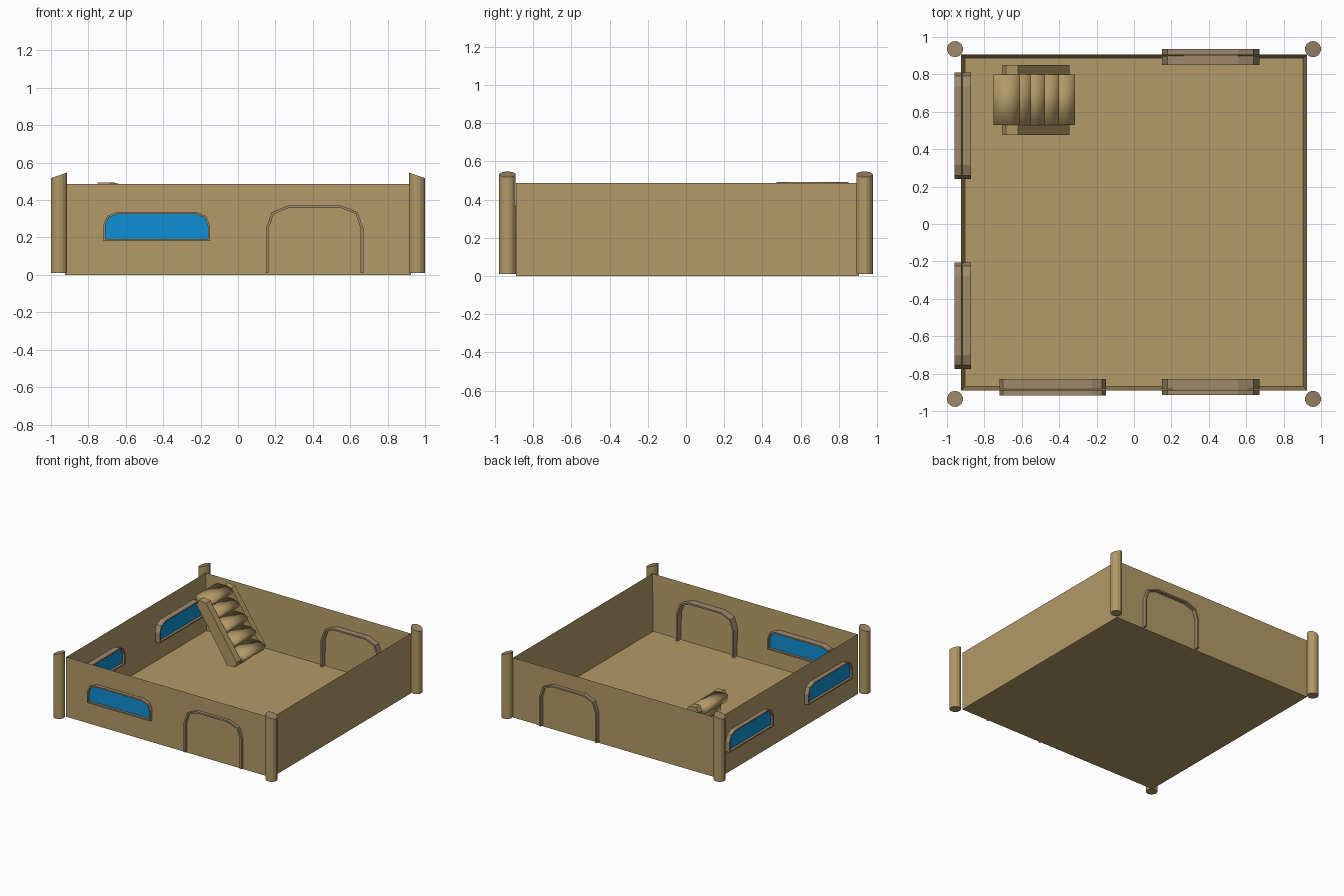
import bpy, bmesh, math
from mathutils import Vector

if "Cube" in bpy.data.objects:
    bpy.data.objects.remove(bpy.data.objects["Cube"])


def material(name, rgb):
    m = bpy.data.materials.new(name)
    m.diffuse_color = (*rgb, 1)
    m.use_nodes = True
    m.node_tree.nodes["Principled BSDF"].inputs["Base Color"].default_value = m.diffuse_color
    return m


TAN = material("tan", (0.45, 0.325, 0.135))
BROWN = material("grey_brown", (0.35, 0.25, 0.15))
BLUE = material("window_blue", (0.005, 0.28, 0.66))


def finish(bm, name, *mats):
    bmesh.ops.recalc_face_normals(bm, faces=bm.faces)
    me = bpy.data.meshes.new(name)
    bm.to_mesh(me)
    bm.free()
    ob = bpy.data.objects.new(name, me)
    bpy.context.collection.objects.link(ob)
    for m in mats:
        me.materials.append(m)
    return ob


def place(axis, u, w, z):
    # axis 'x': u runs along x and w is depth in y; axis 'y': the reverse
    return Vector((u, w, z)) if axis == 'x' else Vector((w, u, z))


def prism(name, pts, w0, w1, mat, axis='x'):
    bm = bmesh.new()
    a, b = ([bm.verts.new(place(axis, u, w, z)) for u, z in pts] for w in (w0, w1))
    bm.faces.new(a)
    bm.faces.new(b[::-1])
    n = len(pts)
    for i in range(n):
        j = (i + 1) % n
        bm.faces.new((a[i], b[i], b[j], a[j]))
    return finish(bm, name, mat)


def frame(name, outer, inner, w0, w1, axis, closed):
    bm = bmesh.new()
    # cross-section rings running along the outline
    rings = [[bm.verts.new(place(axis, p[0], w, p[1]))
              for p, w in ((o, w0), (o, w1), (i, w1), (i, w0))]
             for o, i in zip(outer, inner)]
    n = len(rings)
    for k in range(n if closed else n - 1):
        r, s = rings[k], rings[(k + 1) % n]
        for q in range(4):
            t = (q + 1) % 4
            bm.faces.new((r[q], r[t], s[t], s[q]))
    if not closed:
        bm.faces.new(rings[0])
        bm.faces.new(rings[-1][::-1])
    return finish(bm, name, BROWN)


def arch(c, half, z0, shoulder, mid, top, cut1, cut2):
    left = [(-half, z0), (-half, shoulder), (-half + cut1, mid), (-half + cut2, top)]
    return [(c + u, z) for u, z in left] + [(c - u, z) for u, z in left[::-1]]


def window(name, c, w0, w1, axis):
    outer = arch(c, 0.285, 0.18, 0.265, 0.315, 0.337, 0.02, 0.075)
    inner = arch(c, 0.274, 0.191, 0.263, 0.307, 0.326, 0.018, 0.067)
    frame(name + "_frame", outer, inner, w0, w1, axis, True)
    mid = (w0 + w1) / 2
    prism(name + "_pane", inner, mid - 0.025, mid + 0.025, BLUE, axis)


def door(name, w0, w1):
    outer = arch(0.41, 0.26, 0.01, 0.25, 0.335, 0.37, 0.03, 0.115)
    inner = arch(0.41, 0.246, 0.01, 0.248, 0.326, 0.357, 0.027, 0.104)
    frame(name, outer, inner, w0, w1, 'x', False)


def box(name, x0, x1, y0, y1, z0, z1):
    return prism(name, [(x0, z0), (x1, z0), (x1, z1), (x0, z1)], y0, y1, TAN)


# room: open tray made by insetting and sinking the top face
bm = bmesh.new()
bmesh.ops.create_cube(bm, size=1)
for v in bm.verts:
    v.co = Vector((v.co.x * 1.85, v.co.y * 1.795 + 0.0075, (v.co.z + 0.5) * 0.487))
top = max(bm.faces, key=lambda f: f.calc_center_median().z)
bmesh.ops.inset_region(bm, faces=[top], thickness=0.03)
for v in top.verts:
    v.co.z -= 0.457
    
# separate sunk floor from the rim so the inner walls stay vertical
finish(bm, "walls_and_floor", TAN)

# corner posts with tops sloping outwards
for sx in (-1, 1):
    for sy in (-1, 1):
        bm = bmesh.new()
        bmesh.ops.create_cone(bm, cap_ends=True, segments=14, radius1=0.043,
                              radius2=0.043, depth=1)
        for v in bm.verts:
            z = 0.01 if v.co.z < 0 else 0.532 - 0.35 * sx * v.co.x
            v.co = Vector((sx * 0.957 + v.co.x, sy * 0.935 + v.co.y, z))
        for f in bm.faces:
            f.normal_update()
            f.material_index = 1 if f.normal.z > 0.5 else 0
        finish(bm, f"{'front' if sy < 0 else 'back'}_{'left' if sx < 0 else 'right'}_post",
               TAN, BROWN)

# windows and doors
window("front_window", -0.435, -0.918, -0.83, 'x')
window("left_window_front", -0.49, -0.96, -0.872, 'y')
window("left_window_back", 0.525, -0.96, -0.872, 'y')
door("front_door_frame", -0.915, -0.828)
door("back_door_frame", 0.85, 0.935)

# staircase: five softly shaded treads between two slanted rails
for i, nose in enumerate((-0.61, -0.55, -0.475, -0.40, -0.315)):
    z = 0.493 - i * 0.093
    t = prism(f"stair_tread_{i + 1}",
              [(nose - 0.14, z), (nose - 0.05, z), (nose, z - 0.02), (nose, z - 0.045),
               (nose - 0.06, z - 0.1), (nose - 0.13, z - 0.06)], 0.53, 0.80, TAN)
    t.data.shade_smooth()
rail = [(-0.705, 0.45), (-0.685, 0.493), (-0.62, 0.485), (-0.345, 0.075),
        (-0.36, 0.035), (-0.43, 0.03)]
prism("stair_rail_front", rail, 0.475, 0.53, TAN)
prism("stair_rail_back", rail, 0.80, 0.85, TAN)
